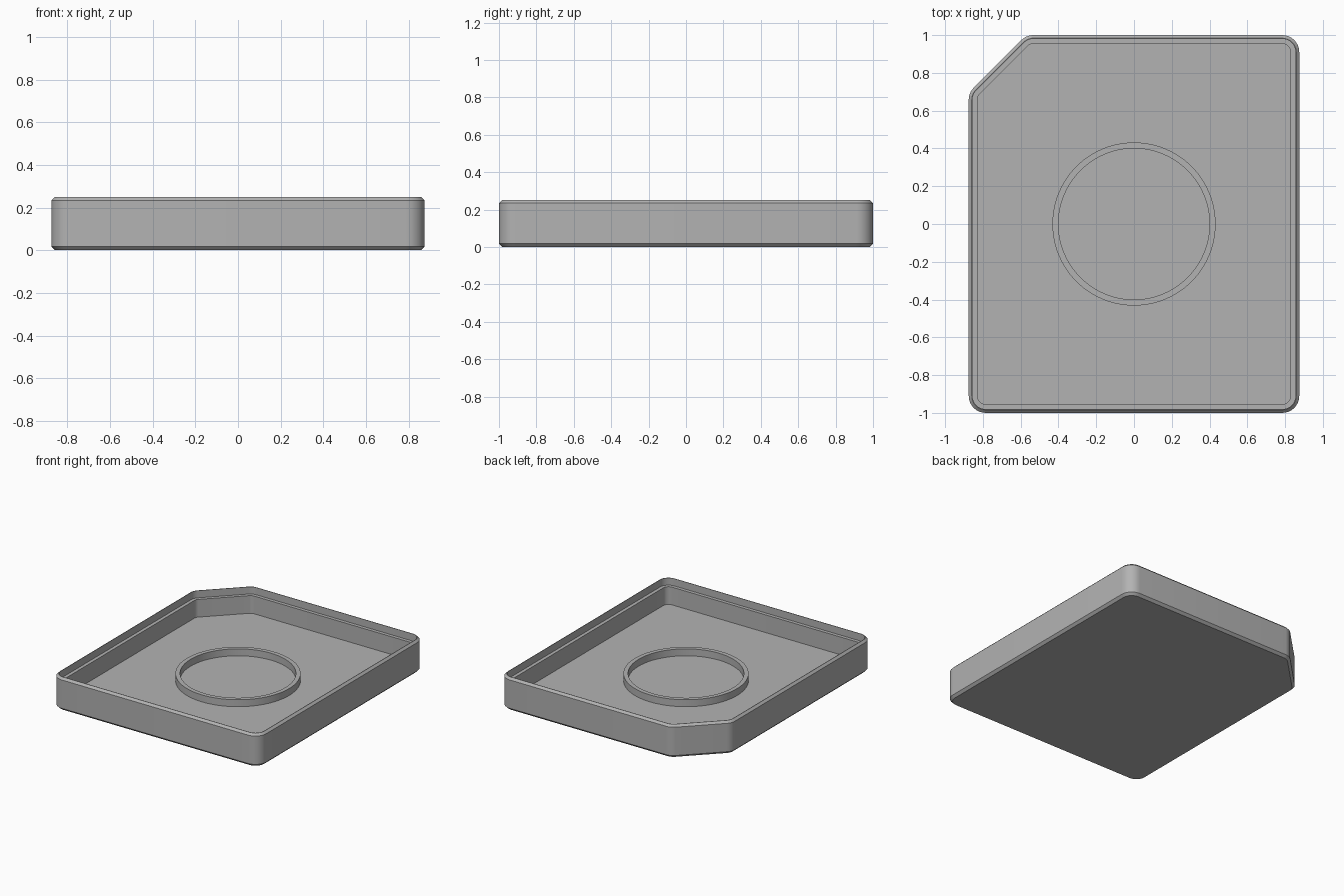
import bpy, bmesh, math
from mathutils import Vector

old = bpy.data.objects.get("Cube")
if old:
    bpy.data.objects.remove(old, do_unlink=True)

grey = bpy.data.materials.new("mid_grey")
grey.use_nodes = True
colour = (0.45, 0.45, 0.45, 1)
grey.diffuse_color = colour
grey.node_tree.nodes["Principled BSDF"].inputs["Base Color"].default_value = colour

HALF_X, HALF_Y, CUT, RADIUS = 0.875, 1.0, 0.305, 0.09


def tray_outline(inset):
    """Rounded rectangle with one clipped corner, offset inwards."""
    x, y = HALF_X - inset, HALF_Y - inset
    cut = CUT - inset * (2 - math.sqrt(2))
    radius = max(RADIUS - inset, 0.02)
    corners = [Vector(c) for c in
               ((-x, -y), (x, -y), (x, y), (-x + cut, y), (-x, y - cut))]
    points = []
    for i, corner in enumerate(corners):
        before = (corners[i - 1] - corner).normalized()
        after = (corners[(i + 1) % len(corners)] - corner).normalized()
        half = before.angle(after) / 2
        centre = corner + (before + after).normalized() * radius / math.sin(half)
        start = corner + before * radius / math.tan(half) - centre
        turn = math.pi - 2 * half
        for k in range(9):
            a = turn * k / 8
            points.append(centre + Vector((start.x * math.cos(a) - start.y * math.sin(a),
                                           start.x * math.sin(a) + start.y * math.cos(a))))
    return points


def circle(radius):
    return [Vector((radius * math.cos(a), radius * math.sin(a)))
            for a in (math.tau * k / 96 for k in range(96))]


def loft(name, sections, closed=False):
    """Skin a stack of (outline, height) loops; cap the ends unless closed."""
    bm = bmesh.new()
    loops = [[bm.verts.new((p.x, p.y, z)) for p in pts] for pts, z in sections]
    pairs = list(zip(loops, loops[1:]))
    if closed:
        pairs.append((loops[-1], loops[0]))
    else:
        bm.faces.new(loops[0][::-1])
        bm.faces.new(loops[-1])
    for low, high in pairs:
        n = len(low)
        for i in range(n):
            j = (i + 1) % n
            bm.faces.new((low[i], low[j], high[j], high[i]))
    bmesh.ops.recalc_face_normals(bm, faces=bm.faces)
    mesh = bpy.data.meshes.new(name)
    bm.to_mesh(mesh)
    bm.free()
    mesh.materials.append(grey)
    obj = bpy.data.objects.new(name, mesh)
    bpy.context.collection.objects.link(obj)
    bpy.ops.object.select_all(action="DESELECT")
    obj.select_set(True)
    bpy.context.view_layer.objects.active = obj
    bpy.ops.object.shade_smooth_by_angle(angle=math.radians(25))


# Tray: underside, bevelled outer wall, thin rim, inner ledge, floor
profile = [(0.018, 0), (0, 0.018), (0, 0.234), (0.016, 0.25), (0.02, 0.25),
           (0.02, 0.195), (0.046, 0.195), (0.046, 0.06)]
loft("tray", [(tray_outline(inset), z) for inset, z in profile])

# Raised locating ring on the floor
loft("floor_ring", [(circle(r), z) for r, z in
                    ((0.432, 0.055), (0.432, 0.113), (0.4, 0.113), (0.4, 0.055))], closed=True)
